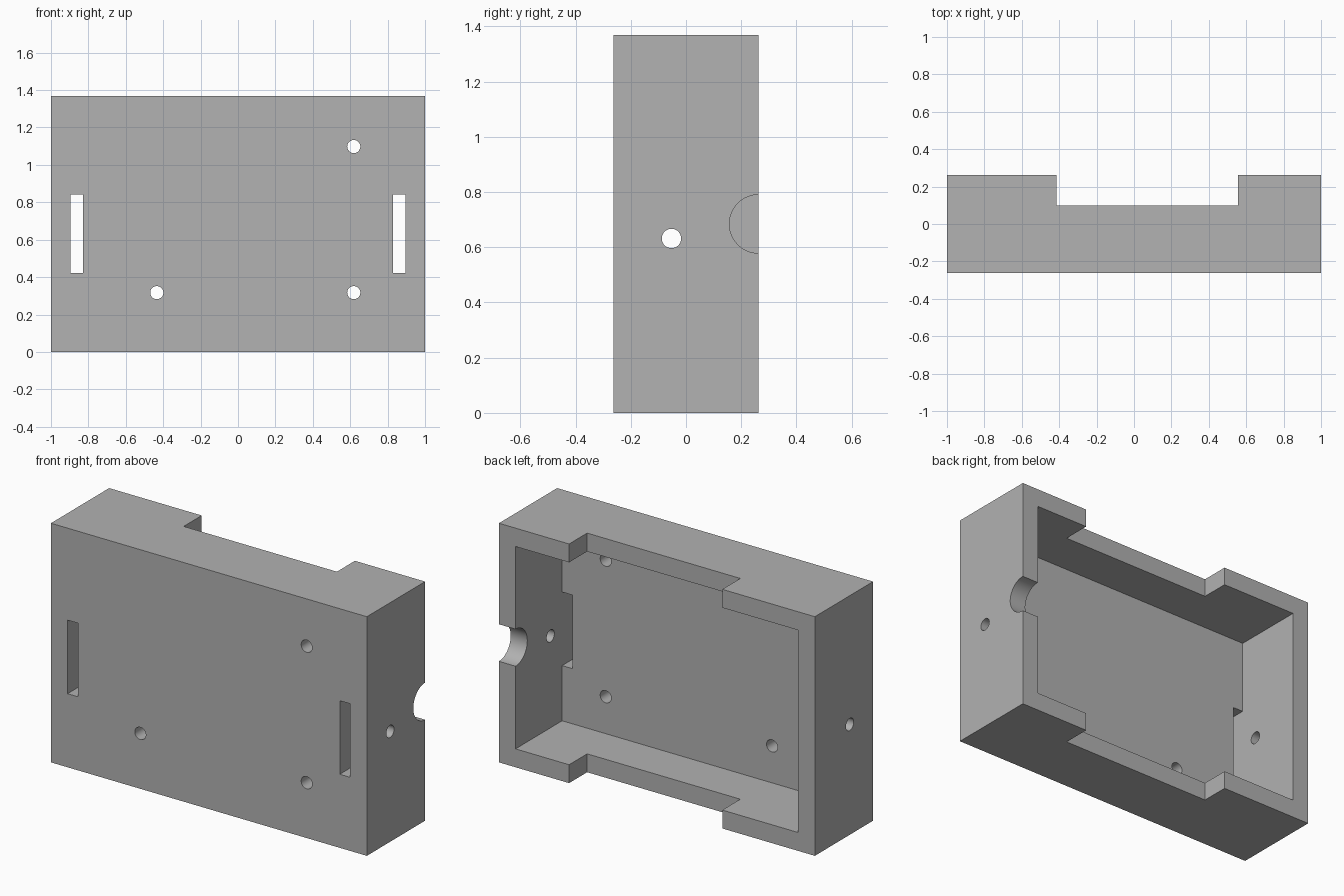
import bpy
from math import pi, radians

cube = bpy.data.objects.get("Cube")
if cube:
    bpy.data.objects.remove(cube, do_unlink=True)

# Main dimensions: one millimetre-like unit keeps the walls consistent
U = 2 / 38
W, D, H = 38 * U, 10 * U, 26 * U
WALL = 2 * U
BACK = D / 2

grey = bpy.data.materials.new("plain grey")
grey.use_nodes = True
colour = (0.445, 0.445, 0.445, 1)
grey.diffuse_color = colour
grey.node_tree.nodes["Principled BSDF"].inputs["Base Color"].default_value = colour


def box(name, x, y, z):
    """Box from (min, max) ranges on each axis."""
    ranges = (x, y, z)
    bpy.ops.mesh.primitive_cube_add(size=1, location=[(a + b) / 2 for a, b in ranges])
    ob = bpy.context.object
    ob.name = name
    ob.scale = [b - a for a, b in ranges]
    bpy.ops.object.transform_apply(location=True, rotation=False, scale=True)
    ob.data.materials.append(grey)
    return ob


def rod(name, centre, radius, length, axis):
    rotation = (pi / 2, 0, 0) if axis == "y" else (0, pi / 2, 0)
    bpy.ops.mesh.primitive_cylinder_add(vertices=48, radius=radius, depth=length,
                                        location=centre, rotation=rotation)
    ob = bpy.context.object
    ob.name = name
    bpy.ops.object.transform_apply(location=True, rotation=True, scale=True)
    ob.data.materials.append(grey)
    return ob


# Solid block that becomes the open-backed case
case = box("case_body", (-W / 2, W / 2), (-BACK, BACK), (0, H))

cutters = [
    # Inner cavity, open at the back
    box("cavity_cutter", (-W / 2 + WALL, W / 2 - WALL), (-BACK + WALL, BACK + 0.2),
        (WALL, H - WALL)),
    # Wide notch through the rims of the top and bottom walls
    box("rim_notch_cutter", (-0.414, 0.556), (0.1, BACK + 0.3), (-0.1, H + 0.1)),
    # Half-round cable notch in the left wall only
    rod("cable_notch_cutter", (W / 2, BACK, H / 2), 0.106, 0.5, "x"),
    # Round hole through both side walls
    rod("side_hole_cutter", (0, -U, 12 * U), 0.035, W + 0.2, "x"),
]

# Screw holes in the front panel
for x, z in ((-0.434, 0.317), (0.619, 0.317), (0.619, 1.098)):
    cutters.append(rod("screw_hole_cutter", (x, -BACK, z), 0.035, 0.4, "y"))

# Strap slots in the front panel, flush with the side walls
inner = W / 2 - WALL
for x in ((-inner, -inner + 0.066), (inner - 0.066, inner)):
    cutters.append(box("strap_slot_cutter", x, (-BACK - 0.1, 0), (8 * U, 16 * U)))

# Carve every opening, then discard the cutters
for cutter in cutters:
    cutter.hide_render = True
    bpy.ops.object.select_all(action="DESELECT")
    case.select_set(True)
    bpy.context.view_layer.objects.active = case
    mod = case.modifiers.new(cutter.name, "BOOLEAN")
    mod.operation = "DIFFERENCE"
    mod.solver = "EXACT"
    mod.object = cutter
    bpy.ops.object.modifier_apply(modifier=mod.name)
    bpy.data.objects.remove(cutter, do_unlink=True)

# Smooth the round openings, keep the box edges crisp
case.select_set(True)
bpy.context.view_layer.objects.active = case
bpy.ops.object.shade_smooth_by_angle(angle=radians(30))
